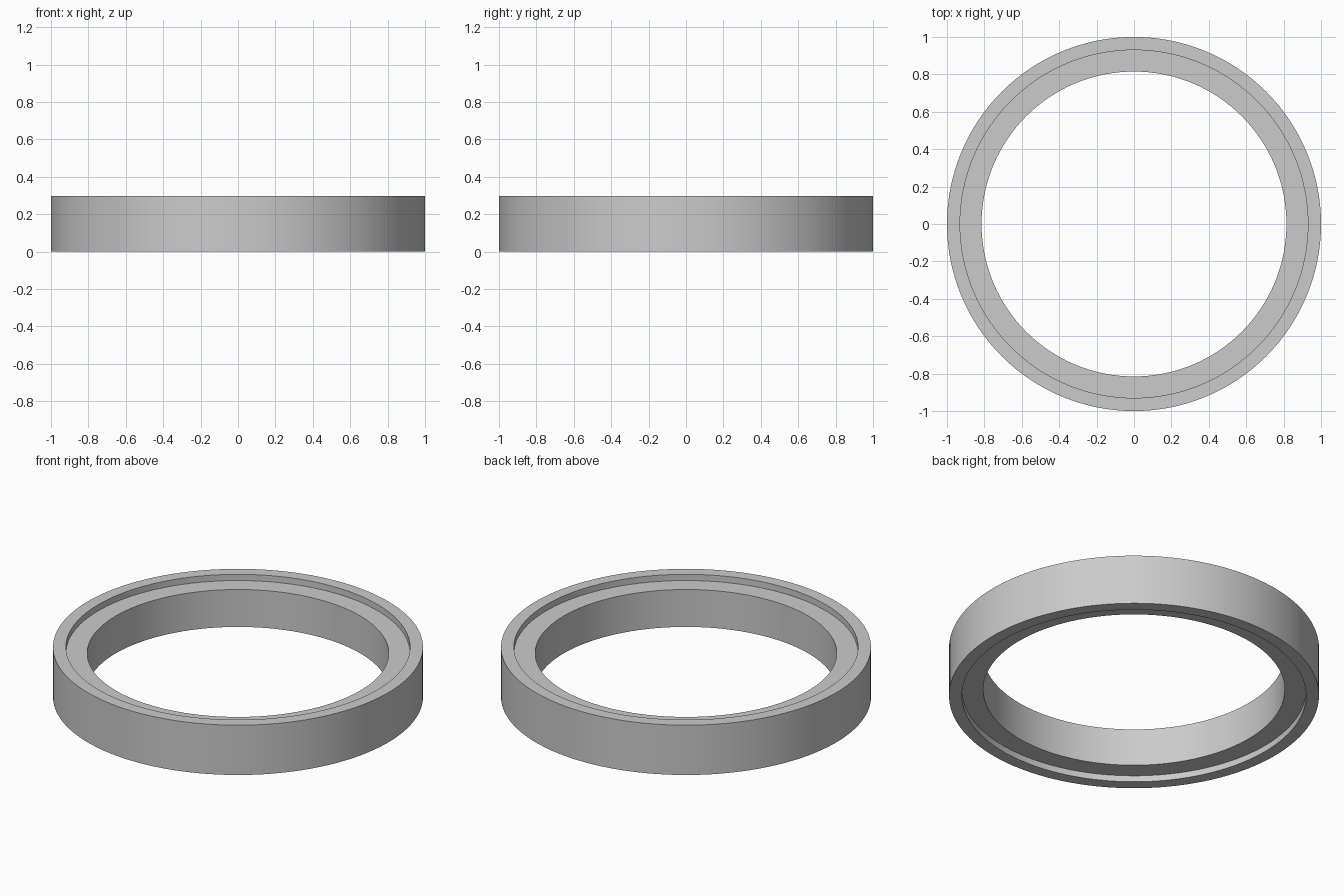
import bpy
import bmesh
import math

cube = bpy.data.objects.get("Cube")
if cube:
    bpy.data.objects.remove(cube, do_unlink=True)

SEGMENTS = 128
HEIGHT = 0.297
RECESS = 0.037
OUTER, STEP, BORE = 1.0, 0.93, 0.815

# One plain grey for the whole ring
grey = bpy.data.materials.new("plain_grey")
grey.use_nodes = True
colour = (0.6, 0.6, 0.6, 1.0)
grey.diffuse_color = colour
grey.node_tree.nodes["Principled BSDF"].inputs["Base Color"].default_value = colour

# Closed cross-section: outer wall, rims, recessed ledges and bore
profile = [
    (OUTER, 0), (OUTER, HEIGHT),
    (STEP, HEIGHT), (STEP, HEIGHT - RECESS),
    (BORE, HEIGHT - RECESS), (BORE, RECESS),
    (STEP, RECESS), (STEP, 0),
]

# Sweep the section around z
bm = bmesh.new()
rings = []
for i in range(SEGMENTS):
    a = math.tau * i / SEGMENTS
    rings.append([bm.verts.new((r * math.cos(a), r * math.sin(a), z)) for r, z in profile])
for i, ring in enumerate(rings):
    following = rings[(i + 1) % SEGMENTS]
    for j in range(len(profile)):
        k = (j + 1) % len(profile)
        bm.faces.new((ring[j], following[j], following[k], ring[k]))
bmesh.ops.recalc_face_normals(bm, faces=bm.faces)

mesh = bpy.data.meshes.new("stepped_ring")
bm.to_mesh(mesh)
bm.free()
mesh.materials.append(grey)
stepped_ring = bpy.data.objects.new("stepped_ring", mesh)
bpy.context.collection.objects.link(stepped_ring)

# Round walls shade smoothly, rims stay sharp
bpy.ops.object.select_all(action="DESELECT")
stepped_ring.select_set(True)
bpy.context.view_layer.objects.active = stepped_ring
bpy.ops.object.shade_smooth_by_angle(angle=math.radians(30))
